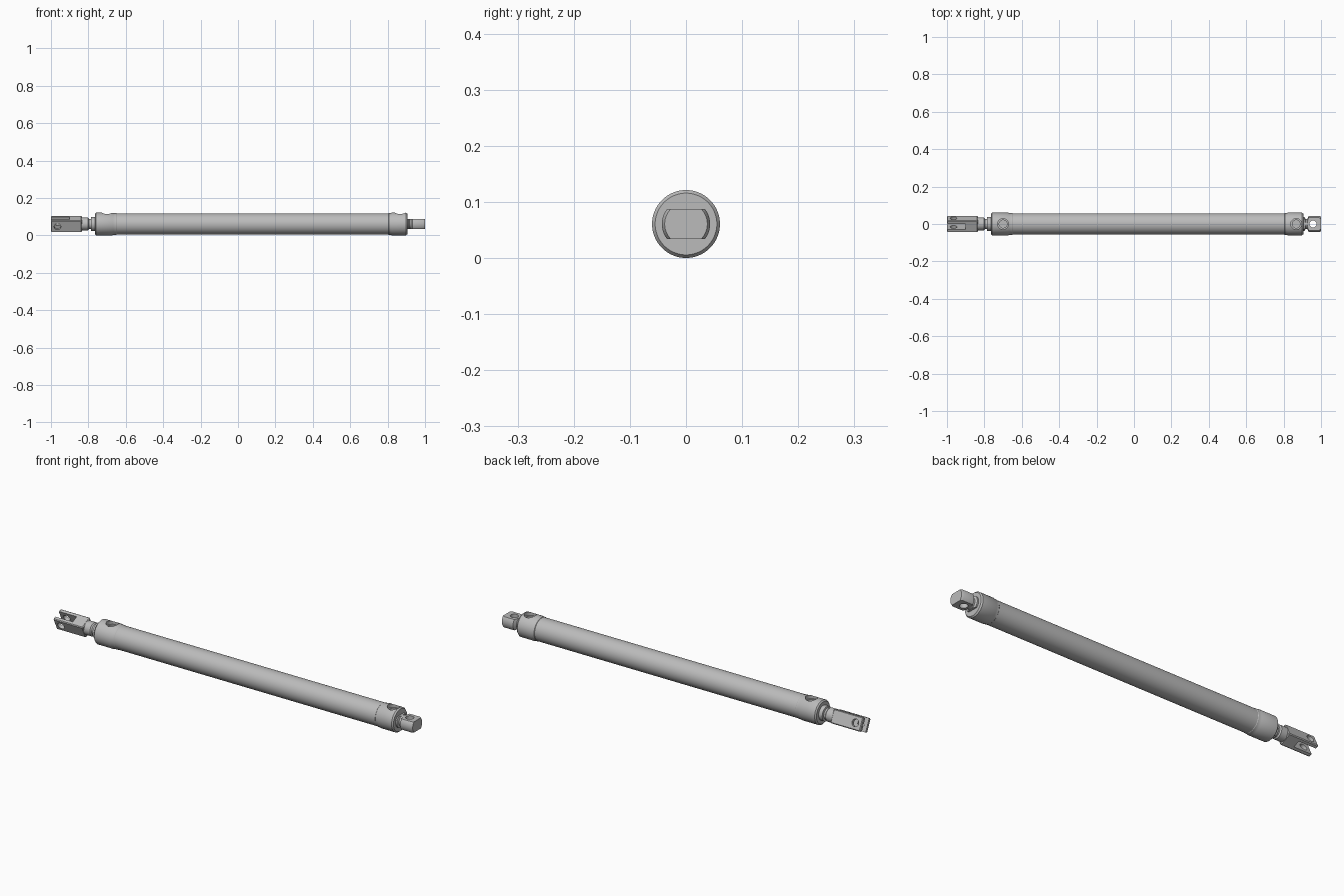
import bpy
import math
from mathutils import Matrix

AXIS = 0.0605                      # height of the centre line
TILT = math.radians(25)            # roll of the fork about the centre line

cube = bpy.data.objects.get("Cube")
if cube:
    bpy.data.objects.remove(cube, do_unlink=True)

steel = bpy.data.materials.new("grey steel")
steel.use_nodes = True
steel.diffuse_color = (0.5, 0.5, 0.5, 1)
steel.node_tree.nodes["Principled BSDF"].inputs["Base Color"].default_value = (0.5, 0.5, 0.5, 1)


def select(ob):
    bpy.ops.object.select_all(action='DESELECT')
    ob.select_set(True)
    bpy.context.view_layer.objects.active = ob


def lathe(name, profile, sides=64):
    """Closed solid turned about the centre line from (x, radius) pairs."""
    verts, faces = [], []
    for x, r in profile:
        for i in range(sides):
            a = 2 * math.pi * i / sides
            verts.append((x, r * math.cos(a), AXIS + r * math.sin(a)))
    for k in range(len(profile) - 1):
        for i in range(sides):
            j = (i + 1) % sides
            faces.append((k * sides + i, (k + 1) * sides + i,
                          (k + 1) * sides + j, k * sides + j))
    faces.append(tuple(range(sides)))
    faces.append(tuple(reversed(range(len(verts) - sides, len(verts)))))
    mesh = bpy.data.meshes.new(name)
    mesh.from_pydata(verts, [], faces)
    mesh.materials.append(steel)
    ob = bpy.data.objects.new(name, mesh)
    bpy.context.collection.objects.link(ob)
    select(ob)
    bpy.ops.object.mode_set(mode='EDIT')
    bpy.ops.mesh.select_all(action='SELECT')
    bpy.ops.mesh.normals_make_consistent(inside=False)
    bpy.ops.object.mode_set(mode='OBJECT')
    return ob


def box(name, centre, size):
    bpy.ops.mesh.primitive_cube_add(size=1)
    ob = bpy.context.object
    ob.name = name
    ob.data.transform(Matrix.Translation(centre) @ Matrix.Diagonal((*size, 1)))
    ob.data.materials.append(steel)
    return ob


def drill(centre, radius, depth, turn=0.0):
    """Cylindrical cutter, upright unless turned about x."""
    bpy.ops.mesh.primitive_cylinder_add(vertices=40, radius=radius, depth=depth)
    ob = bpy.context.object
    ob.name = "drill cutter"
    ob.data.transform(Matrix.Translation(centre) @ Matrix.Rotation(turn, 4, 'X'))
    ob.data.materials.append(steel)
    return ob


def cut(ob, cutter, operation='DIFFERENCE'):
    cutter.hide_render = True
    select(ob)
    mod = ob.modifiers.new("cut", 'BOOLEAN')
    mod.operation = operation
    mod.solver = 'EXACT'
    mod.object = cutter
    bpy.ops.object.modifier_apply(modifier=mod.name)
    bpy.data.objects.remove(cutter, do_unlink=True)


def smooth(ob):
    select(ob)
    bpy.ops.object.shade_smooth_by_angle(angle=math.radians(30))


# Main tube
tube = lathe("barrel_tube", [(-0.66, 0.057), (0.83, 0.057)])

# End caps with a ported collar each
rod_cap = lathe("rod_end_cap", [
    (-0.765, 0.054), (-0.759, 0.0605), (-0.672, 0.0605), (-0.668, 0.0585),
    (-0.652, 0.0585), (-0.648, 0.056)])
rear_cap = lathe("rear_end_cap", [
    (0.803, 0.056), (0.806, 0.0585), (0.818, 0.0585), (0.822, 0.0605),
    (0.898, 0.0605), (0.905, 0.055)])
for cap, x in ((rod_cap, -0.70), (rear_cap, 0.867)):
    cut(cap, drill((x, 0, AXIS + 0.06), 0.029, 0.04))
    cut(cap, drill((x, 0, AXIS + 0.04), 0.021, 0.06))

# Nose, rod and lock collar between cap and fork
neck = lathe("rod_neck", [
    (-0.845, 0.027), (-0.838, 0.034), (-0.802, 0.034), (-0.796, 0.028),
    (-0.787, 0.028), (-0.785, 0.037), (-0.755, 0.037)])

# Rear mounting eye: round bar with two flats and an upright pin hole
eye = lathe("rear_eye", [
    (0.895, 0.038), (0.912, 0.038), (0.916, 0.027), (0.926, 0.027),
    (0.934, 0.043), (0.99, 0.043), (1.0, 0.038)])
cut(eye, box("flat cutter", (0.95, 0, AXIS), (0.2, 0.2, 0.054)), 'INTERSECT')
cut(eye, drill((0.957, 0, AXIS), 0.019, 0.2))

# Rod fork: slotted square block with a cross pin hole, rolled about the axis
fork = box("rod_fork", (-0.9175, 0, 0), (0.165, 0.068, 0.068))
select(fork)
bevel = fork.modifiers.new("bevel", 'BEVEL')
bevel.width = 0.004
bevel.segments = 1
bpy.ops.object.modifier_apply(modifier=bevel.name)
cut(fork, box("slot cutter", (-0.96, 0, 0), (0.12, 0.034, 0.2)))
cut(fork, drill((-0.965, 0, 0), 0.018, 0.3, math.pi / 2))
fork.data.transform(Matrix.Translation((0, 0, AXIS)) @ Matrix.Rotation(TILT, 4, 'X'))

for part in (tube, rod_cap, rear_cap, neck, eye, fork):
    smooth(part)
